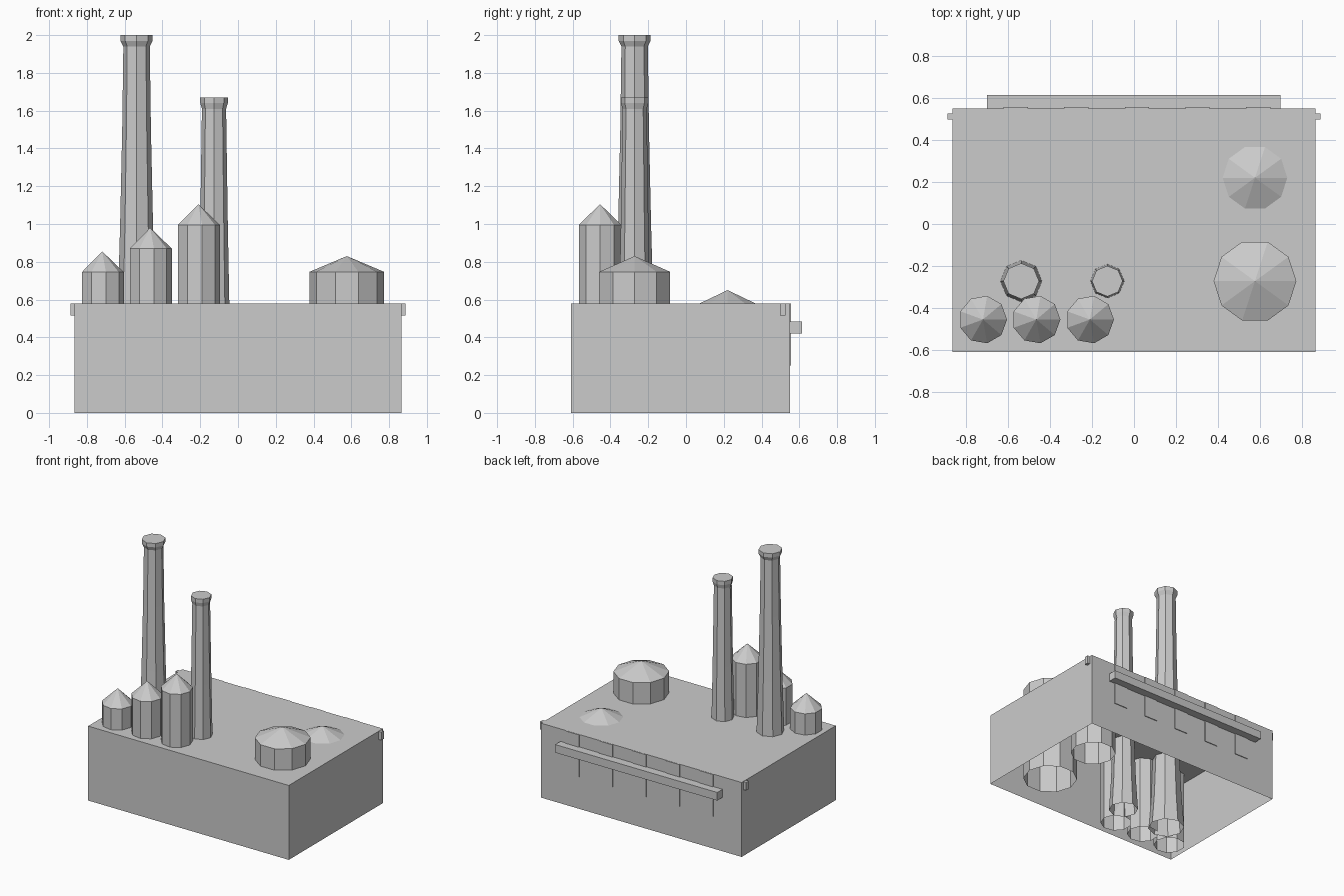
import bpy, bmesh, math

if "Cube" in bpy.data.objects:
    bpy.data.objects.remove(bpy.data.objects["Cube"])

grey = bpy.data.materials.new("concrete_grey")
grey.diffuse_color = (0.6, 0.6, 0.6, 1)
grey.use_nodes = True
grey.node_tree.nodes["Principled BSDF"].inputs["Base Color"].default_value = grey.diffuse_color


def finish(name, bm):
    bmesh.ops.recalc_face_normals(bm, faces=bm.faces)
    mesh = bpy.data.meshes.new(name)
    bm.to_mesh(mesh)
    bm.free()
    mesh.materials.append(grey)
    obj = bpy.data.objects.new(name, mesh)
    bpy.context.collection.objects.link(obj)
    return obj


def box(name, x0, x1, y0, y1, z0, z1, open_bottom=False):
    bm = bmesh.new()
    bmesh.ops.create_cube(bm, size=1)
    for v in bm.verts:
        v.co.x = x1 if v.co.x > 0 else x0
        v.co.y = y1 if v.co.y > 0 else y0
        v.co.z = z1 if v.co.z > 0 else z0
    if open_bottom:
        low = [f for f in bm.faces if all(v.co.z == z0 for v in f.verts)]
        bmesh.ops.delete(bm, geom=low, context='FACES_ONLY')
    return finish(name, bm)


def turned(name, x, y, sides, profile, apex=None):
    """Faceted tube, open below, closed by a cone to apex or a flat cap."""
    bm = bmesh.new()
    rings = []
    for r, z in profile:
        rings.append([bm.verts.new((x + r * math.cos(math.tau * i / sides),
                                    y + r * math.sin(math.tau * i / sides), z))
                      for i in range(sides)])
    for a, b in zip(rings, rings[1:]):
        for i in range(sides):
            j = (i + 1) % sides
            bm.faces.new((a[i], a[j], b[j], b[i]))
    top = rings[-1]
    if apex is None:
        bm.faces.new(top)
    else:
        tip = bm.verts.new((x, y, apex))
        for i in range(sides):
            bm.faces.new((top[i], top[(i + 1) % sides], tip))
    return finish(name, bm)


# Main hall, open underneath
box("main_hall", -0.865, 0.865, -0.61, 0.55, 0, 0.58, open_bottom=True)

# Flared chimneys with a small lip
turned("tall_chimney", -0.537, -0.272, 8,
       [(0.133, 0), (0.113, 0.25), (0.099, 0.58), (0.087, 1.0), (0.076, 1.5),
        (0.070, 1.94), (0.085, 1.97), (0.085, 2.0)])
turned("short_chimney", -0.127, -0.272, 8,
       [(0.107, 0), (0.092, 0.25), (0.081, 0.58), (0.073, 1.0),
        (0.064, 1.61), (0.073, 1.64), (0.073, 1.67)])

# Row of silos with pointed roofs
for n, (x, wall) in enumerate([(-0.719, 0.745), (-0.465, 0.87), (-0.21, 0.995)]):
    turned(f"silo_{n + 1}", x, -0.455, 9, [(0.1145, 0), (0.1145, wall)], wall + 0.11)

# Wide storage tanks
turned("large_tank", 0.576, -0.272, 10, [(0.197, 0), (0.197, 0.747)], 0.83)
turned("low_tank", 0.576, 0.22, 10, [(0.165, 0), (0.165, 0.575)], 0.65)

# Rear beam and the flat panels behind it
box("rear_beam", -0.70, 0.697, 0.55, 0.615, 0.42, 0.483)
for n in range(5):
    x = -0.563 + n * 0.2885
    box(f"rear_panel_{n + 1}", x - 0.058, x + 0.058, 0.547, 0.556, 0.25, 0.579)

# Small lugs on both side walls
for side, name in ((-1, "left_lug"), (1, "right_lug")):
    a, b = sorted((side * 0.86, side * 0.888))
    box(name, a, b, 0.497, 0.527, 0.515, 0.578)
